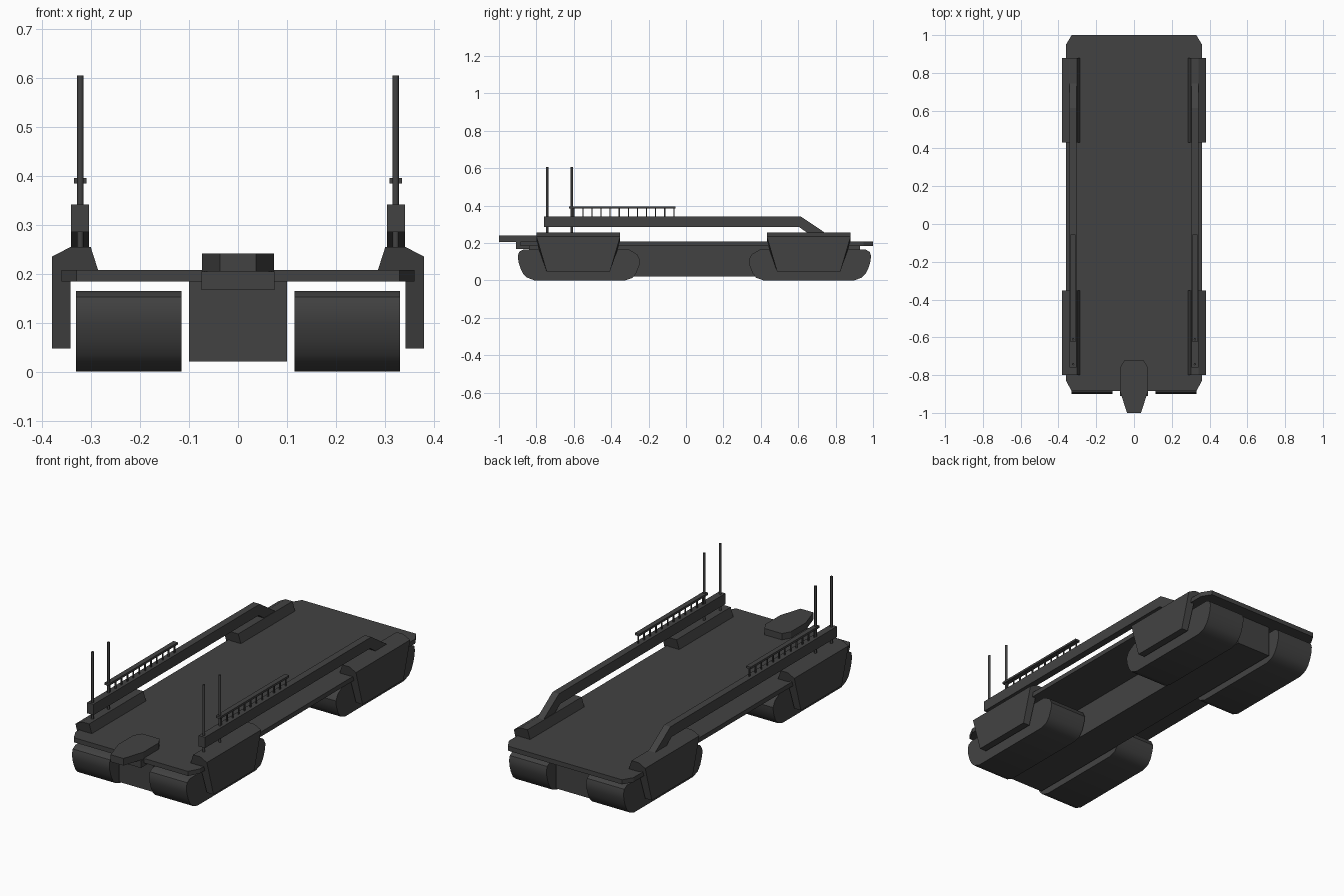
import bpy, bmesh, math

if "Cube" in bpy.data.objects:
    bpy.data.objects.remove(bpy.data.objects["Cube"], do_unlink=True)

GREY = (0.055, 0.055, 0.055, 1)
mat = bpy.data.materials.new("dark grey")
mat.use_nodes = True
mat.diffuse_color = GREY
mat.node_tree.nodes["Principled BSDF"].inputs["Base Color"].default_value = GREY


def finish(name, bm, smooth=None):
    bmesh.ops.recalc_face_normals(bm, faces=bm.faces)
    mesh = bpy.data.meshes.new(name)
    bm.to_mesh(mesh)
    bm.free()
    mesh.materials.append(mat)
    if smooth:
        for p in mesh.polygons:
            p.use_smooth = True
        mesh.set_sharp_from_angle(angle=math.radians(smooth))
    obj = bpy.data.objects.new(name, mesh)
    bpy.context.collection.objects.link(obj)
    return obj


def prism(bm, profile, axis, lo, hi):
    """Extrude a 2D profile along an axis; profile keeps x, y, z order."""
    def place(p, t):
        c = list(p)
        c.insert(axis, t)
        return c
    a = [bm.verts.new(place(p, lo)) for p in profile]
    b = [bm.verts.new(place(p, hi)) for p in profile]
    bm.faces.new(a)
    bm.faces.new(b[::-1])
    n = len(profile)
    for i in range(n):
        j = (i + 1) % n
        bm.faces.new((a[i], b[i], b[j], a[j]))
    return a + b


def box(bm, x0, x1, y0, y1, z0, z1):
    return prism(bm, [(x0, y0), (x1, y0), (x1, y1), (x0, y1)], 2, z0, z1)


def part(name, profile, axis, lo, hi, smooth=None):
    bm = bmesh.new()
    prism(bm, profile, axis, lo, hi)
    return finish(name, bm, smooth)


def mirror_x(obj):
    obj.modifiers.new("Mirror", "MIRROR").use_axis[0] = True
    return obj


def both(half):
    """Complete a symmetric outline from its +x half."""
    return half + [(-x, y) for x, y in reversed(half)]


# Deck and central hull
part("deck", both([(0.33, -0.885), (0.36, -0.83), (0.36, 0.95), (0.33, 1.0)]),
     2, 0.184, 0.208)
bm = bmesh.new()
box(bm, -0.1, 0.1, -0.84, 0.93, 0.021, 0.186)
finish("central_hull", bm)

# Front coupling
part("nose_plate", both([(0.037, -1.0), (0.074, -0.885), (0.074, -0.76), (0.05, -0.72)]),
     2, 0.204, 0.241)
bm = bmesh.new()
box(bm, -0.075, 0.075, -0.91, -0.8, 0.167, 0.204)
finish("nose_block", bm)

# Four track units; the outer end is fuller than the inner end
track = [(-0.87, 0.165), (-0.893, 0.152), (-0.899, 0.13), (-0.896, 0.1),
         (-0.885, 0.065), (-0.87, 0.035), (-0.85, 0.015), (-0.81, 0.0),
         (-0.325, 0.0), (-0.285, 0.014), (-0.265, 0.04), (-0.25, 0.08),
         (-0.246, 0.11), (-0.262, 0.14), (-0.305, 0.165)]
MID = 0.045
for name, flip in (("front", 1), ("rear", -1)):
    pts = track if flip == 1 else [(2 * MID - y, z) for y, z in track]
    mirror_x(part(name + "_tracks", pts, 0, 0.115, 0.331, 35))

# Fenders with skirts tapering toward the bottom
fender = [(0.38, 0.047), (0.38, 0.235), (0.341, 0.255), (0.301, 0.255),
          (0.285, 0.205), (0.342, 0.205), (0.342, 0.047)]
for name, y0, y1 in (("front_fenders", -0.8, -0.352), ("rear_fenders", 0.432, 0.88)):
    bm = bmesh.new()
    for v in prism(bm, fender, 1, y0, y1):
        if v.co.z < 0.1:
            v.co.y += 0.055 if v.co.y == min(v.co.y, (y0 + y1) / 2) else -0.055
    mirror_x(finish(name, bm))

# Side beams sloping down onto the rear fenders
mirror_x(part("side_beams", [(-0.76, 0.285), (-0.76, 0.341), (0.615, 0.341),
                             (0.75, 0.25), (0.655, 0.25), (0.605, 0.285)],
              0, 0.304, 0.341))

# Handrails with evenly spaced posts
bm = bmesh.new()
box(bm, 0.309, 0.335, -0.625, -0.055, 0.384, 0.395)
POSTS = 12
for i in range(POSTS):
    y = -0.6 + i * 0.535 / (POSTS - 1)
    box(bm, 0.319, 0.325, y - 0.003, y + 0.003, 0.335, 0.386)
mirror_x(finish("handrails", bm))

# Tall masts
bm = bmesh.new()
for y in (-0.742, -0.61):
    ring = [(0.322 + 0.0065 * math.cos(a), y + 0.0065 * math.sin(a))
            for a in (math.tau * k / 8 for k in range(8))]
    prism(bm, ring, 2, 0.25, 0.605)
mirror_x(finish("masts", bm, 50))
